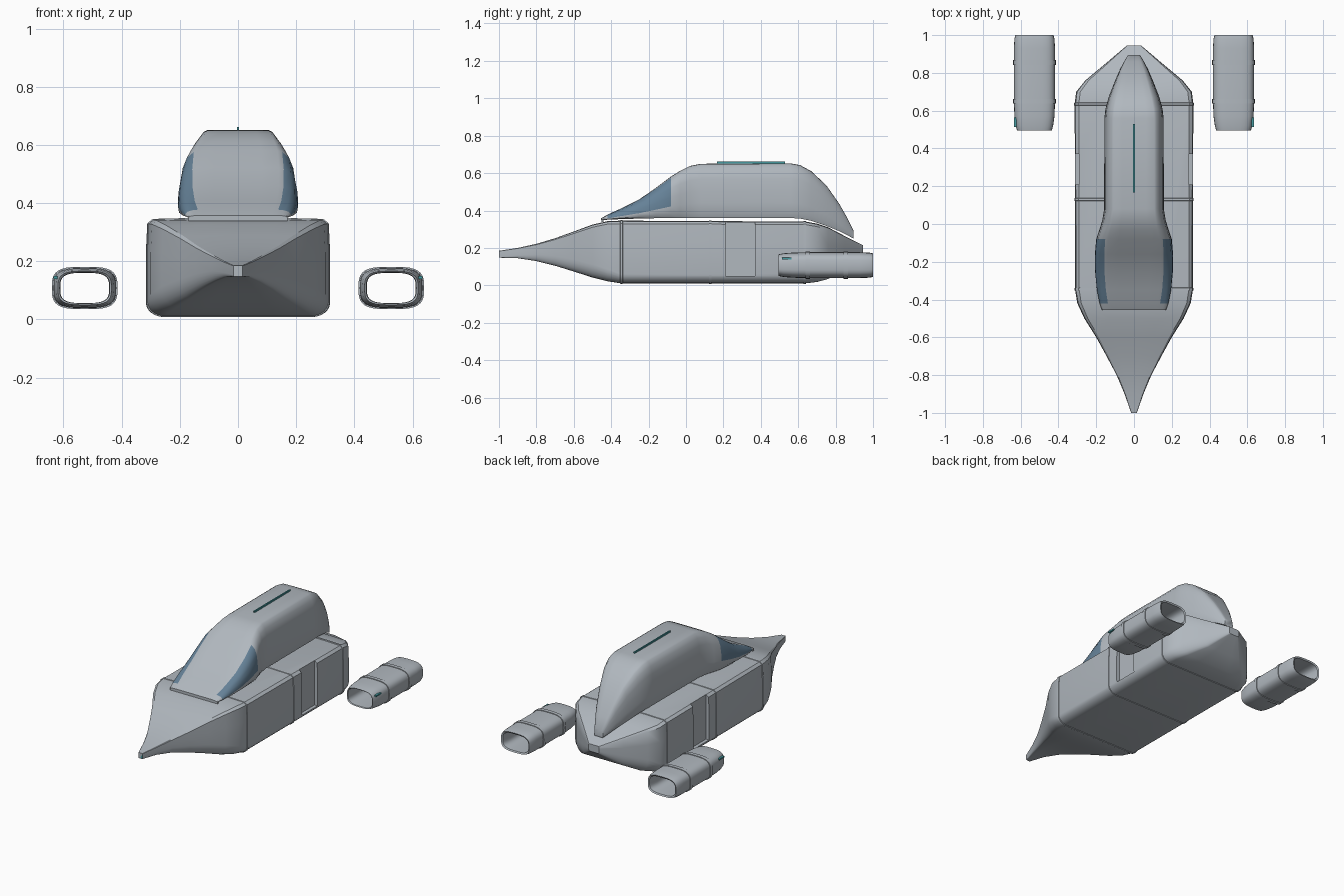
import bpy, bmesh, math

if "Cube" in bpy.data.objects:
    bpy.data.objects.remove(bpy.data.objects["Cube"], do_unlink=True)


def material(name, rgb):
    m = bpy.data.materials.new(name)
    m.use_nodes = True
    m.diffuse_color = (*rgb, 1)
    m.node_tree.nodes["Principled BSDF"].inputs["Base Color"].default_value = (*rgb, 1)
    return m


GREY = material("hull grey", (0.44, 0.48, 0.52))
BLUE = material("window blue", (0.13, 0.22, 0.31))
TEAL = material("light teal", (0.06, 0.32, 0.35))


def finish(obj, angle=32):
    bpy.ops.object.select_all(action="DESELECT")
    obj.select_set(True)
    bpy.context.view_layer.objects.active = obj
    bpy.ops.object.shade_smooth_by_angle(angle=math.radians(angle))


def loft(name, rings, mats, wrap=False, rule=None):
    """Skin closed rings of points; wrap joins last ring to first, else ends are capped."""
    bm = bmesh.new()
    rows = [[bm.verts.new(p) for p in ring] for ring in rings]
    n = len(rows[0])
    for r in range(len(rows) if wrap else len(rows) - 1):
        a, b = rows[r], rows[(r + 1) % len(rows)]
        for i in range(n):
            j = (i + 1) % n
            f = bm.faces.new((a[i], a[j], b[j], b[i]))
            if rule and rule(f.calc_center_median(), i):
                f.material_index = 1
    if not wrap:
        bm.faces.new(rows[0])
        bm.faces.new(rows[-1])
    bmesh.ops.recalc_face_normals(bm, faces=bm.faces)
    mesh = bpy.data.meshes.new(name)
    bm.to_mesh(mesh)
    bm.free()
    for m in mats:
        mesh.materials.append(m)
    obj = bpy.data.objects.new(name, mesh)
    bpy.context.collection.objects.link(obj)
    return obj


def box(name, centre, size, mat):
    bpy.ops.mesh.primitive_cube_add(size=1, location=centre)
    obj = bpy.context.object
    obj.name, obj.scale = name, size
    obj.data.materials.append(mat)
    return obj


def mirrored(half):
    """Close a right-hand outline that starts and ends on the centre line."""
    return half + [(-x, z) for x, z in reversed(half[1:-1])]


def station(table, y):
    """Interpolate a table row at position y."""
    for a, b in zip(table, table[1:]):
        if a[0] <= y <= b[0]:
            t = (y - a[0]) / (b[0] - a[0])
            return [p + (q - p) * t for p, q in zip(a, b)]


# Hull: y, half width, bottom, top, corner rise as a share of height
HULL = [
    (-1, .015, .148, .185, .1), (-.9, .05, .145, .2, .3), (-.8, .092, .13, .222, .4),
    (-.7, .145, .105, .252, .35), (-.6, .2, .074, .288, .3), (-.5, .263, .042, .325, .25),
    (-.42, .3, .022, .343, .2), (-.35, .312, .011, .346, .15), (.64, .314, .011, .341, .15),
    (.7, .306, .018, .33, .2), (.76, .258, .034, .31, .3), (.85, .15, .085, .263, .35),
    (.945, .038, .168, .215, .35)]


def hull_ring(row, grow=0):
    y, w, low, top, rise = row
    w, low, top = w + grow, low - grow, top + grow
    h = top - low
    half = [(0, top), (w * .5, top), (w * .93, top - h * .01), (w * .985, top - h * .05)]
    half.append((w, top - h * .35))
    for k in range(7):
        a = k / 6 * math.pi / 2
        half.append((w * (.8 + .2 * math.cos(a)), low + h * rise * (1 - math.sin(a))))
    half += [(w * .4, low), (0, low)]
    return [(x, y, z) for x, z in mirrored(half)]


hull = loft("hull", [hull_ring(r) for r in HULL], [GREY])

# Door recesses cut into both hull flanks
for side in (1, -1):
    cutter = box("door_cutter", (side * .34, .29, .2), (.1, .16, .3), GREY)
    cutter.hide_render = True
    bpy.context.view_layer.objects.active = hull
    cut = hull.modifiers.new("door", "BOOLEAN")
    cut.object, cut.operation, cut.solver = cutter, "DIFFERENCE", "EXACT"
    bpy.ops.object.modifier_apply(modifier="door")
    bpy.data.objects.remove(cutter, do_unlink=True)
finish(hull)

# Thin raised seams around the hull
for i, y in enumerate((-.345, .13, .635)):
    rings = [hull_ring(station(HULL, y + d), g)
             for d, g in ((-.009, -.003), (-.006, .003), (.006, .003), (.009, -.003))]
    finish(loft(f"hull_seam_{i + 1}", rings, [GREY]))

# Cabin: y, half width, bottom, top
CABIN = [
    (-.455, .17, .348, .358), (-.42, .182, .351, .378), (-.35, .196, .354, .41),
    (-.25, .206, .357, .46), (-.16, .207, .359, .522), (-.08, .2, .36, .582),
    (-.03, .183, .36, .613), (.02, .168, .36, .638), (.08, .158, .36, .65),
    (.56, .157, .36, .652), (.61, .151, .357, .643), (.67, .135, .345, .61),
    (.75, .104, .318, .535), (.82, .074, .29, .435), (.86, .053, .27, .365),
    (.895, .032, .25, .295)]
PROFILE = [(0, 1), (.4, 1), (.68, .995), (.76, .97), (.88, .88), (.95, .72), (.985, .5),
           (1, .28), (.985, .1), (.92, 0), (0, 0)]


def cabin_ring(row):
    y, w, low, top = row
    return [(x * w, y, low + z * (top - low)) for x, z in mirrored(PROFILE)]


def is_window(c, i):
    column = i if i < 10 else 19 - i
    return -.43 < c.y < -.08 and 3 <= column <= 6


finish(loft("cabin", [cabin_ring(r) for r in CABIN], [GREY, BLUE], rule=is_window), 40)

# Windscreen lip, roof light strip and nose light
box("windscreen_lip", (0, -.447, .347), (.34, .012, .016), GREY)
box("roof_light", (0, .348, .655), (.008, .365, .012), TEAL)
box("nose_light", (0, -.998, .167), (.026, .004, .03), TEAL)


# Engine pods: hollow tubes with two bands and an outer marker light
def pod_ring(side, y, w, h, cx=.527):
    pts = []
    for k in range(32):
        a = math.tau * k / 32
        c, s = math.cos(a), math.sin(a)
        pts.append((side * (cx + w * math.copysign(abs(c) ** .6, c)), y,
                    .108 + h * math.copysign(abs(s) ** .6, s)))
    return pts


POD = [(.495, .092, .058), (.52, .099, .063), (.57, .106, .067), (.65, .109, .069),
       (.93, .109, .069), (.98, .106, .067), (1, .101, .063),
       (.995, .092, .054), (.93, .084, .052), (.57, .084, .052), (.5, .086, .053)]

for side, label in ((1, "left"), (-1, "right")):
    finish(loft(label + "_engine_pod", [pod_ring(side, *r) for r in POD], [GREY], wrap=True))
    for i, y in enumerate((.65, .855)):
        band = [pod_ring(side, y + d, .109 + g, .069 + g)
                for d, g in ((-.012, .004), (.012, .004), (.012, -.003), (-.012, -.003))]
        finish(loft(f"{label}_pod_band_{i + 1}", band, [GREY], wrap=True))
    box(label + "_pod_light", (side * .628, .538, .144), (.014, .05, .009), TEAL)
